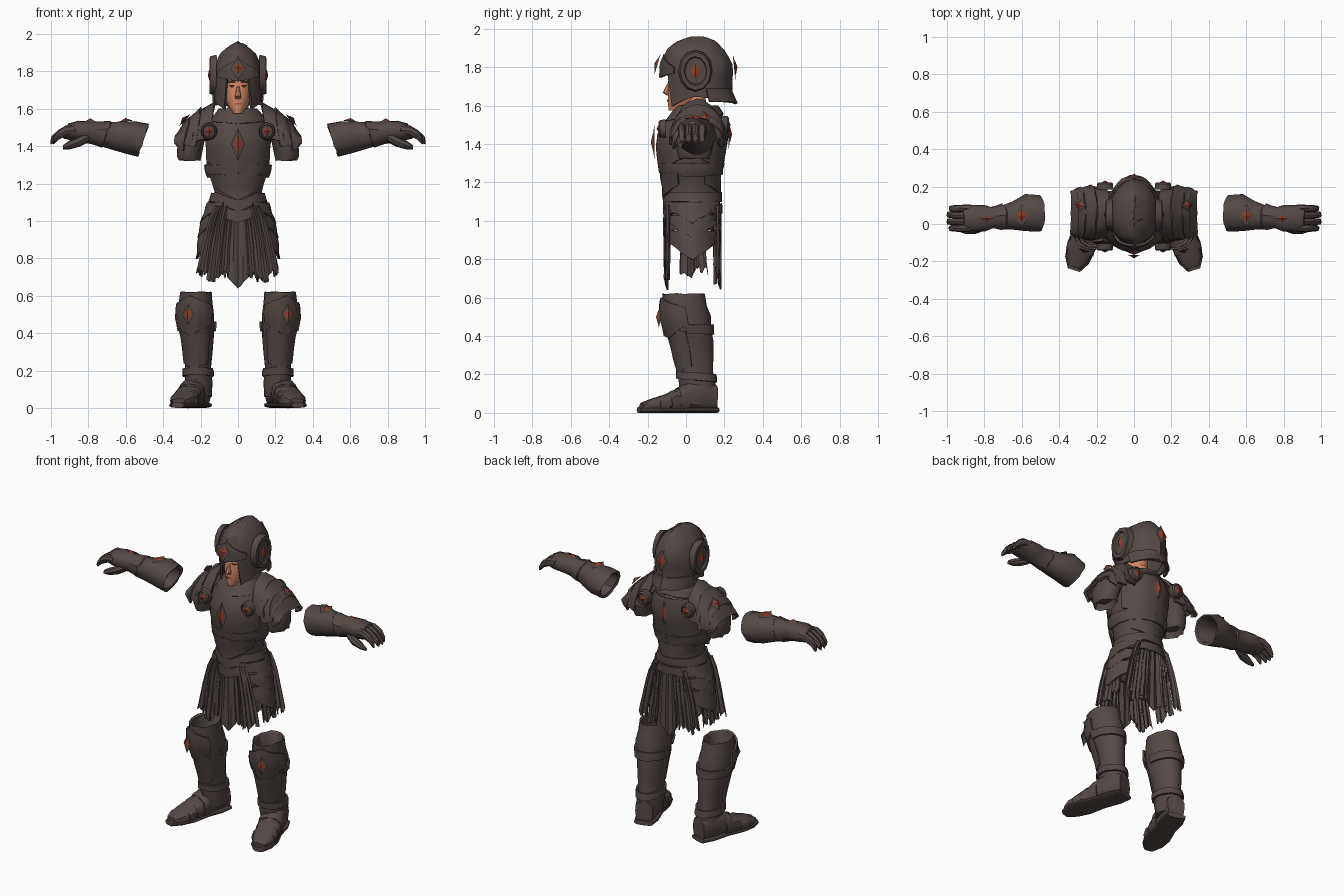
import bpy, bmesh, random
from math import sin, cos, pi
from mathutils import Vector

random.seed(4)
if "Cube" in bpy.data.objects:
    bpy.data.objects.remove(bpy.data.objects["Cube"])


def material(name, *rgb):
    m = bpy.data.materials.new(name)
    m.use_nodes = True
    m.diffuse_color = (*rgb, 1)
    m.node_tree.nodes["Principled BSDF"].inputs["Base Color"].default_value = (*rgb, 1)
    return m


ARMOUR = material("dark armour", .088, .066, .06)
GEM = material("ember red", .3, .045, .022)
SKIN = material("skin", .66, .25, .13)
BROW = material("dark brow", .04, .02, .015)
LIP = material("lip", .36, .1, .06)

ALONG_X = (Vector((1, 0, 0)), Vector((0, 1, 0)), Vector((0, 0, 1)))
ALONG_Y = (Vector((0, 1, 0)), Vector((1, 0, 0)), Vector((0, 0, 1)))
ALONG_Z = (Vector((0, 0, 1)), Vector((1, 0, 0)), Vector((0, 1, 0)))


def finish(name, bm, mat, mirror=False, rough=0, thick=0):
    bmesh.ops.remove_doubles(bm, verts=bm.verts, dist=.0005)
    for v in bm.verts:
        v.co += Vector([random.uniform(-rough, rough) for _ in "xyz"])
    bmesh.ops.recalc_face_normals(bm, faces=bm.faces)
    if thick:
        bmesh.ops.solidify(bm, geom=bm.faces[:], thickness=thick)
        bmesh.ops.recalc_face_normals(bm, faces=bm.faces)
    mesh = bpy.data.meshes.new(name)
    bm.to_mesh(mesh)
    bm.free()
    mesh.materials.append(mat)
    ob = bpy.data.objects.new(name, mesh)
    bpy.context.collection.objects.link(ob)
    if mirror:
        ob.modifiers.new("mirror", "MIRROR").use_mirror_merge = False
    bpy.ops.object.select_all(action="DESELECT")
    ob.select_set(True)
    bpy.context.view_layer.objects.active = ob
    bpy.ops.object.shade_smooth_by_angle(angle=.6)
    return ob


def loft(name, rings, mat=ARMOUR, axes=ALONG_Z, n=18, power=1, shear=0,
         mirror=False, rough=.002, origin=(0, 0, 0)):
    """Skin rings of (distance, centre u, centre v, radius u, radius v)."""
    W, U, V = axes
    bm = bmesh.new()
    loops = []
    for w, cu, cv, ru, rv in rings:
        loop = []
        for i in range(n):
            c, s = cos(2 * pi * i / n), sin(2 * pi * i / n)
            c, s = [abs(k) ** power * (1 if k > 0 else -1) for k in (c, s)]
            loop.append(bm.verts.new(Vector(origin) + W * (w + shear * rv * s)
                                     + U * (cu + ru * c) + V * (cv + rv * s)))
        loops.append(loop)
    for a, b in zip(loops, loops[1:]):
        for i in range(n):
            j = (i + 1) % n
            bm.faces.new((a[i], a[j], b[j], b[i]))
    bm.faces.new(loops[0])
    bm.faces.new(loops[-1])
    return finish(name, bm, mat, mirror, rough)


def shell(name, fn, nu, nv, mat=ARMOUR, thick=.012, mirror=False, rough=.002):
    bm = bmesh.new()
    g = [[bm.verts.new(fn(i / nu, j / nv)) for i in range(nu + 1)] for j in range(nv + 1)]
    for j in range(nv):
        for i in range(nu):
            bm.faces.new((g[j][i], g[j][i + 1], g[j + 1][i + 1], g[j + 1][i]))
    return finish(name, bm, mat, mirror, rough, thick)


def sample(table, z):
    z = max(table[-1][0], min(table[0][0], z))
    for hi, lo in zip(table, table[1:]):
        if lo[0] <= z <= hi[0]:
            return Vector(hi[1:]).lerp(Vector(lo[1:]), (hi[0] - z) / (hi[0] - lo[0]))


def wrap(name, table, arc, top, bottom, grow=.01, centre=0, cols=16, rows=4,
         ease=1, ridge=0, **kw):
    """Plate hugging a ring table; edges are functions of s from -1 to 1."""
    def fn(u, v):
        s = 2 * u - 1
        a = centre + arc * s
        z = top(s) + (bottom(s) - top(s)) * v ** ease
        cx, cy, rx, ry = sample(table, z)
        crest = ridge * v * max(0, 1 - 5 * abs(sin(a)))
        return Vector((cx + (rx + grow) * sin(a), cy - (ry + grow + crest) * cos(a), z))
    return shell(name, fn, cols, rows, **kw)


def flat(z):
    return lambda s: z


def vee(edge, tip):
    return lambda s: tip + (edge - tip) * abs(s)


def gem(name, loc, normal, w, h, mirror=False):
    turn = Vector(normal).to_track_quat("Z", "Y")
    for part, k, lift, mat in (("setting", 1.7, 0, ARMOUR), ("stone", 1, .006, GEM)):
        bm = bmesh.new()
        pts = [(w * k, 0, 0), (0, h * k, 0), (-w * k, 0, 0), (0, -h * k, 0), (0, 0, .012)]
        p = [bm.verts.new(Vector(loc) + turn @ Vector((x, y, z + lift))) for x, y, z in pts]
        for i in range(4):
            bm.faces.new((p[i], p[(i + 1) % 4], p[4]))
        finish(name + "_" + part, bm, mat, mirror)


# Head and face
head = [(1.82, 0, 0, .06, .07), (1.74, 0, 0, .076, .092), (1.67, 0, 0, .073, .094),
        (1.62, 0, -.015, .055, .08), (1.575, 0, -.045, .025, .045)]
loft("head", head, SKIN, n=28, rough=0)
loft("neck", [(1.66, 0, .04, .055, .06), (1.5, 0, .05, .06, .07)], SKIN)
loft("nose", [(1.72, 0, -.088, .008, .006), (1.668, 0, -.1, .016, .022),
              (1.652, 0, -.09, .014, .01)], SKIN, n=8, rough=0)
paint = dict(cols=6, rows=1, thick=.003, rough=0, grow=.004)
wrap("eyes", head, .2, flat(1.727), vee(1.722, 1.713), centre=.45, mat=BROW, mirror=True, **paint)
wrap("eyebrows", head, .3, flat(1.752), flat(1.738), centre=.48, mat=BROW, mirror=True, **paint)
wrap("mouth", head, .32, flat(1.631), flat(1.622), mat=LIP, **paint)

# Helmet with cheek guards, brow and ear discs
helm = [(1.96, 0, .06, 0, .03), (1.94, 0, .055, .04, .09), (1.9, 0, .05, .092, .14),
        (1.82, 0, .06, .128, .175), (1.74, 0, .06, .137, .172), (1.68, 0, .06, .13, .165),
        (1.6, 0, .075, .125, .185)]


def helm_edge(s):
    a = abs(s) * pi
    if a < .48:
        return 1.76
    return 1.585 + .06 * min(1, (a - .48) / .9) if a < 1.6 else 1.645 - .03 * (a - 1.6) / 1.5


wrap("helmet", helm, pi, flat(1.96), helm_edge, 0, cols=40, rows=10, ease=1.7, ridge=.014)
wrap("helmet_brow", helm, .85, vee(1.8, 1.87), vee(1.77, 1.745), .016, ridge=.012)
wrap("neck_guard", helm, 1.3, flat(1.69), flat(1.62), .012, centre=pi)
loft("ear_discs", [(.115, .05, 1.78, .09, .11), (.15, .05, 1.78, .08, .1),
                   (.152, .05, 1.78, .06, .075), (.142, .05, 1.78, .055, .07)],
     axes=ALONG_X, n=12, mirror=True)
gem("ear_gem", (.144, .05, 1.78), (1, 0, 0), .026, .038, True)
gem("helmet_front_gem", (0, -.148, 1.815), (0, -1, .3), .024, .034)
gem("helmet_back_gem", (0, .25, 1.8), (0, 1, .1), .024, .04)

# Torso, collar and breastplate
torso = [(1.6, 0, .06, .09, .095), (1.55, 0, .06, .13, .13), (1.5, 0, .05, .165, .165),
         (1.44, 0, .035, .175, .178), (1.36, 0, .03, .168, .17), (1.27, 0, .03, .165, .15),
         (1.22, 0, .03, .145, .145), (1.16, 0, .035, .125, .14), (1.06, 0, .035, .15, .14)]
loft("torso", torso, n=24, rough=.003)
wrap("collar", torso, pi, flat(1.6), vee(1.56, 1.52), .014, cols=24, rows=2)
wrap("breastplate", torso, 1.25, vee(1.55, 1.52), vee(1.32, 1.25), .01, ridge=.012)
wrap("backplate", torso, 1.25, flat(1.54), vee(1.32, 1.24), .01, centre=pi)
wrap("rib_plates", torso, pi / 2, flat(1.3), vee(1.24, 1.23), .014, centre=pi / 2, mirror=True)
wrap("waist_point", torso, 1.1, flat(1.25), vee(1.19, 1.11), .006)
wrap("back_waist_point", torso, 1.1, flat(1.25), vee(1.19, 1.13), .006, centre=pi)
gem("chest_gem", (0, -.165, 1.41), (0, -1, 0), .022, .052)
gem("back_gem", (0, .222, 1.45), (0, 1, 0), .022, .045)
for label, y, z in (("front", -.135, 1.48), ("back", .215, 1.5)):
    d = -1 if y < 0 else 1
    loft(label + "_brooches", [(y - d * .03, .155, z, .045, .048), (y, .155, z, .042, .045),
                               (y + d * .008, .155, z, .034, .036), (y, .155, z, .03, .032)],
         axes=ALONG_Y, n=12, mirror=True, rough=0)
    gem(label + "_brooch_gem", (.155, y, z), (0, d, 0), .02, .024, True)


# Layered shoulder guards and short sleeves
def lame(name, x0, x1, rz0, rz1, ry0, ry1, reach):
    def fn(u, v):
        a = reach * (2 * u - 1)
        ry, rz = ry0 + (ry1 - ry0) * v, rz0 + (rz1 - rz0) * v
        return Vector((x0 + (x1 - x0) * v + .025 * (1 - cos(a)) * (1 - v),
                       .06 + ry * sin(a), 1.42 + rz * cos(a)))
    shell(name, fn, 14, 4, mirror=True, rough=.004, thick=.015)


lame("shoulder_inner_lames", .13, .24, .215, .15, .135, .15, 1.5)
lame("shoulder_middle_lames", .2, .3, .185, .1, .15, .135, 1.7)
lame("shoulder_outer_lames", .26, .34, .14, .03, .14, .115, 1.9)
loft("sleeves", [(1.5, .21, .05, .07, .1), (1.42, .25, .045, .072, .1),
                 (1.35, .262, .045, .064, .09), (1.325, .258, .045, .056, .08),
                 (1.36, .255, .045, .045, .07)], mirror=True, rough=.005)
gem("shoulder_gem", (.285, .1, 1.54), (.7, .2, .7), .02, .026, True)

# Belts, skirt and hip plates
skirt = [(1.16, 0, .035, .125, .138), (1.08, 0, .035, .15, .14), (1., 0, .035, .18, .138),
         (.9, 0, .035, .2, .138), (.75, 0, .035, .222, .13)]
wrap("skirt_lining", skirt, pi, flat(1.15), flat(.95), -.012, cols=32)
for i, z in enumerate((1.15, 1.09)):
    wrap(f"belt_{i + 1}", skirt, pi, lambda s: z - .04 * max(0, 1 - 4 * abs(s)),
         lambda s: z - .05 - .05 * max(0, 1 - 4 * abs(s)), .014, cols=32, rows=2)
for i, (z0, z1, grow) in enumerate(((1.1, .99, .02), (1.03, .91, .016), (.95, .8, .012))):
    wrap(f"hip_plates_{i + 1}", skirt, 1.05, flat(z0), vee(z1 + .09, z1), grow,
         centre=pi / 2, cols=12, mirror=True, rough=.004)


def strip(name, side, a0, a1, depth, hem, point=False):
    """Hanging cloth strip with folds and a torn hem."""
    tears = [random.uniform(0, .05) for _ in range(9)]

    def fn(u, v):
        low = hem + (.06 * abs(2 * u - 1) if point else tears[round(u * 8)])
        across = (a0 + (a1 - a0) * u) * (.55 + .45 * v ** .7)
        out = depth + .005 * cos(u * 4 * pi)
        z = 1.08 + (low - 1.08) * v
        if side:
            return Vector((out * (.72 + .28 * v), across, z))
        return Vector((across, out, z))
    shell(name, fn, 8, 6, thick=.007, rough=.002, mirror=bool(side))


for label, y in (("front", -.1), ("back", .17)):
    strip(label + "_centre_strip", 0, -.055, .055, y * 1.05, .64, True)
    for i, hem in enumerate((.69, .665, .7)):
        x = .045 + i * .055
        strip(f"{label}_left_strip_{i}", 0, x, x + .064, y * .96 - .006 * (i % 2), hem)
        strip(f"{label}_right_strip_{i}", 0, -x, -x - .064, y * .96 - .006 * (i % 2), hem)
for i in range(2):
    strip(f"side_strips_{i}", 1, -.03 + i * .07, .045 + i * .07, .205, .7 + .02 * i)

# Gauntlets with fingers
arm = [(.62, .055, 1.445, .05, .05), (.51, .055, 1.435, .08, .074), (.505, .055, 1.432, .096, .086),
       (.58, .06, 1.45, .098, .086), (.65, .045, 1.456, .078, .072), (.7, .038, 1.463, .064, .066),
       (.705, .038, 1.463, .07, .072), (.76, .034, 1.47, .058, .058), (.8, .03, 1.475, .068, .058),
       (.87, .03, 1.482, .072, .052), (.92, .03, 1.478, .062, .04)]
loft("gauntlets", arm, axes=ALONG_X, shear=-.35, mirror=True, rough=.004)
for i in range(4):
    y, end = -.022 + i * .035, .985 + .012 * (i in (1, 2))
    loft(f"fingers_{i + 1}", [(.87, y, 1.487, .02, .024), (.92, y, 1.482, .021, .027),
                              (.96, y, 1.46, .019, .026), (end, y, 1.43, .015, .02),
                              (end + .004, y, 1.42, .006, .01)],
         axes=ALONG_X, n=8, mirror=True)
loft("thumbs", [(.8, -.005, 1.45, .03, .03), (.85, -.025, 1.425, .027, .027),
                (.9, -.032, 1.405, .022, .022), (.935, -.03, 1.392, .012, .012)],
     axes=ALONG_X, n=8, mirror=True)
gem("forearm_gem", (.6, .045, 1.532), (.1, 0, 1), .035, .026, True)
gem("hand_gem", (.79, .03, 1.53), (0, 0, 1), .022, .016, True)

# Greaves with knee guards
leg = [(.5, .225, -.01, .06, .08), (.61, .225, -.012, .075, .1), (.62, .225, -.012, .085, .11),
       (.56, .225, -.008, .09, .118), (.5, .225, .003, .098, .125), (.44, .222, .015, .094, .118),
       (.38, .218, .028, .086, .112), (.3, .215, .04, .076, .104), (.22, .214, .05, .068, .092),
       (.14, .212, .06, .074, .094), (.06, .212, .065, .07, .09)]
loft("greaves", leg, mirror=True, rough=.004)
guard = leg[2:]
wrap("knee_guards", guard, 1.25, vee(.55, .6), vee(.46, .38), .014, centre=.35, ridge=.012,
     mirror=True, rough=.003)
wrap("shin_plates", guard, 1.1, vee(.42, .46), vee(.24, .21), .007, centre=.3, mirror=True)
wrap("calf_straps", guard, 1.7, flat(.46), flat(.41), .012, centre=pi, rows=2, mirror=True)
wrap("ankle_cuffs", guard, pi, vee(.2, .22), vee(.16, .18), .013, cols=20, rows=2, mirror=True)
gem("knee_gem", (.266, -.139, .5), (.3, -1, .05), .02, .034, True)

# Boots turned outwards
toe = Vector((.3, -.954, 0))
FOOT = (toe, Vector((.954, .3, 0)), Vector((0, 0, 1)))
boot = dict(axes=FOOT, origin=(.2, .14, 0), mirror=True, power=.75, n=16)
loft("boots", [(-.01, 0, .08, .055, .07), (.06, 0, .09, .068, .08), (.14, 0, .085, .068, .075),
               (.2, 0, .065, .066, .055), (.27, 0, .05, .07, .042), (.34, 0, .04, .062, .032),
               (.39, 0, .03, .035, .02)], rough=.003, **boot)
loft("soles", [(-.018, 0, .015, .058, .015), (.06, 0, .015, .072, .015), (.16, 0, .015, .066, .015),
               (.27, 0, .015, .078, .015), (.35, 0, .015, .066, .015), (.405, 0, .015, .034, .015)],
     rough=0, **boot)
for i, (w, z, r) in enumerate(((.17, .072, .074), (.22, .058, .074), (.28, .046, .076))):
    loft(f"instep_plates_{i + 1}", [(w - .025, 0, z, r - .004, z), (w, 0, z, r, z),
                                    (w + .025, 0, z - .008, r, z - .008)], rough=.002, **boot)
